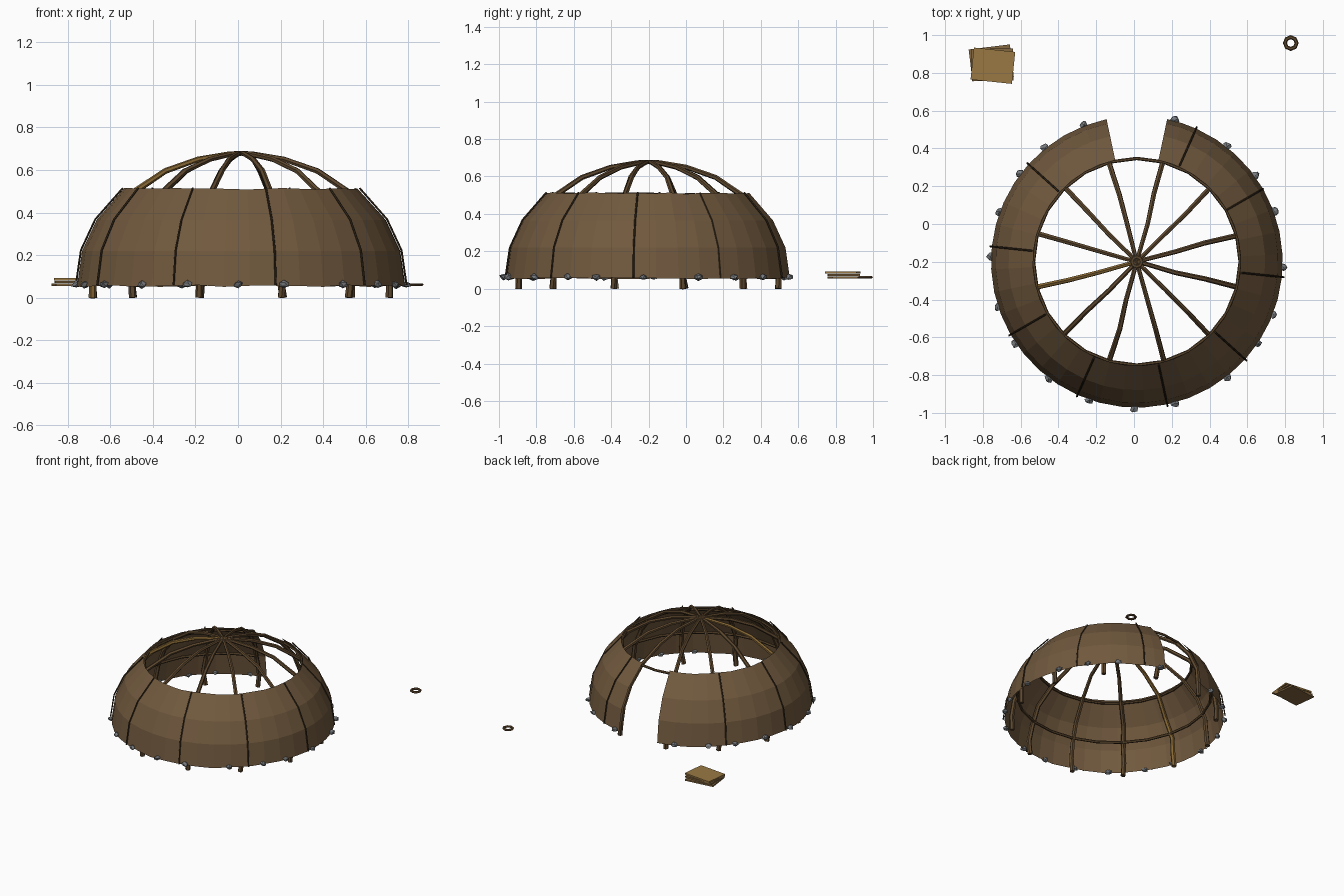
import bpy, bmesh, random
from math import radians, cos, sin
from mathutils import Matrix, Vector

random.seed(4)
cube = bpy.data.objects.get("Cube")
if cube:
    bpy.data.objects.remove(cube, do_unlink=True)

CENTRE = Vector((0.015, -0.2, 0))
DOOR_START, DOOR_END = 78, 102
COVER = [(0.772, 0.056), (0.748, 0.22), (0.68, 0.365), (0.55, 0.512)]
POLE = [(0.72, 0), (0.722, 0.1), (0.705, 0.22), (0.645, 0.36), (0.53, 0.49),
        (0.37, 0.595), (0.21, 0.65), (0.06, 0.675), (0, 0.678)]
STONE_ANGLES = [111, 129, 143, 160, 178, 198, 214, 233, 251, 269,
                285, 308, 326, 339, 358, 20, 36, 52, 75]


def material(name, colour):
    m = bpy.data.materials.new(name)
    m.use_nodes = True
    m.diffuse_color = (*colour, 1)
    bsdf = m.node_tree.nodes["Principled BSDF"]
    bsdf.inputs["Base Color"].default_value = (*colour, 1)
    bsdf.inputs["Roughness"].default_value = 0.9
    return m


HIDE = material("brown_hide", (0.165, 0.1, 0.048))
WOOD = material("dark_wood", (0.11, 0.064, 0.027))
PALE_WOOD = material("golden_wood", (0.24, 0.135, 0.034))
CORD = material("dark_cord", (0.045, 0.028, 0.013))
STONE = material("grey_stone", (0.19, 0.2, 0.21))
BARK = material("golden_bark", (0.32, 0.19, 0.058))
INNER_BARK = material("brown_bark", (0.23, 0.135, 0.05))


def polar(r, angle, z):
    a = radians(angle)
    return CENTRE + Vector((r * cos(a), r * sin(a), z))


def mesh_object(name, bm, mat):
    me = bpy.data.meshes.new(name)
    bm.to_mesh(me)
    bm.free()
    me.materials.append(mat)
    ob = bpy.data.objects.new(name, me)
    bpy.context.collection.objects.link(ob)
    return ob


def rod(name, points, start, end, mat, closed=False):
    """Faceted rod along a path, tapering from start to end radius."""
    cu = bpy.data.curves.new(name, "CURVE")
    cu.dimensions = "3D"
    cu.bevel_depth = 1
    cu.bevel_resolution = 1
    cu.use_fill_caps = True
    sp = cu.splines.new("POLY")
    sp.points.add(len(points) - 1)
    for i, (p, co) in enumerate(zip(sp.points, points)):
        p.co = (*co, 1)
        p.radius = start + (end - start) * i / (len(points) - 1)
    sp.use_cyclic_u = closed
    sp.use_smooth = False
    cu.materials.append(mat)
    ob = bpy.data.objects.new(name, cu)
    bpy.context.collection.objects.link(ob)
    return ob


# Hide cover: panels around the frame, leaving a doorway
def cover_panel(name, a0, a1, steps):
    bm = bmesh.new()
    rows = []
    for level, (r, z) in enumerate(COVER):
        rim = level in (0, len(COVER) - 1)
        row = []
        for s in range(steps + 1):
            sag = random.uniform(-0.006, 0.004) if rim and 0 < s < steps else 0
            row.append(bm.verts.new(polar(r, a0 + (a1 - a0) * s / steps, z + sag)))
        rows.append(row)
    for low, high in zip(rows, rows[1:]):
        for s in range(steps):
            bm.faces.new((low[s], low[s + 1], high[s + 1], high[s]))
    mesh_object(name, bm, HIDE)


first = DOOR_END
for i in range(9):
    cover_panel(f"cover_panel_{i + 1}", first + 36 * i, first + 36 * (i + 1), 4)
cover_panel("cover_panel_door", first + 324, DOOR_START + 360, 2)

# Lacing cords over the panel seams; one lies sunk into the hide
for i in range(1, 10):
    lift = 0 if i == 8 else 0.009
    path = [polar(r + lift, first + 36 * i, z + lift / 3) for r, z in COVER]
    rod(f"seam_cord_{i}", path, 0.005, 0.005, CORD)

# Bent frame poles meeting at the crown
for i in range(12):
    angle = 15 + 30 * i
    path = [polar(r, angle + random.uniform(-1, 1), z) for r, z in POLE]
    rod(f"frame_pole_{i + 1}", path, 0.018, 0.011,
        PALE_WOOD if angle == 195 else WOOD)

# Horizontal hoops: the lower one stops at the doorway
lower = [polar(0.685, 105 + 15 * i, 0.25) for i in range(23)]
rod("lower_hoop", lower, 0.01, 0.01, WOOD)
upper = [polar(0.547, 15 * i, 0.488) for i in range(24)]
rod("upper_hoop", upper, 0.009, 0.009, WOOD, closed=True)


# Octagonal rings: crown lashing and a loose coil on the ground
def ring(name, centre, radius, thickness, mat):
    path = [Vector((radius * cos(radians(45 * i)), radius * sin(radians(45 * i)), 0))
            for i in range(8)]
    ob = rod(name, path, thickness, thickness, mat, closed=True)
    ob.location = centre
    ob.scale.z = 0.65


ring("crown_lashing", CENTRE + Vector((0, 0, 0.682)), 0.026, 0.012, WOOD)
ring("cord_coil", (0.83, 0.958, 0.061), 0.031, 0.011, WOOD)

# Stones weighing down the hem
for i, angle in enumerate(STONE_ANGLES):
    bm = bmesh.new()
    bmesh.ops.create_icosphere(bm, subdivisions=1, radius=0.024)
    for v in bm.verts:
        v.co *= random.uniform(0.7, 1.2)
        v.co.z *= 0.75
    stone = mesh_object(f"hem_stone_{i + 1}", bm, STONE)
    stone.location = polar(0.775, angle, 0.062)
    stone.rotation_euler.z = random.uniform(0, 6)

# Stack of bark sheets
sheets = [(-0.756, 0.853, 7, INNER_BARK), (-0.75, 0.843, 1, INNER_BARK),
          (-0.747, 0.838, -6, BARK)]
for i, (x, y, turn, mat) in enumerate(sheets):
    bm = bmesh.new()
    bmesh.ops.create_cube(bm, size=1, matrix=Matrix.Diagonal((0.22, 0.17, 0.011, 1)))
    sheet = mesh_object(f"bark_sheet_{i + 1}", bm, mat)
    sheet.location = (x, y, 0.061 + 0.0125 * i)
    sheet.rotation_euler.z = radians(turn)
